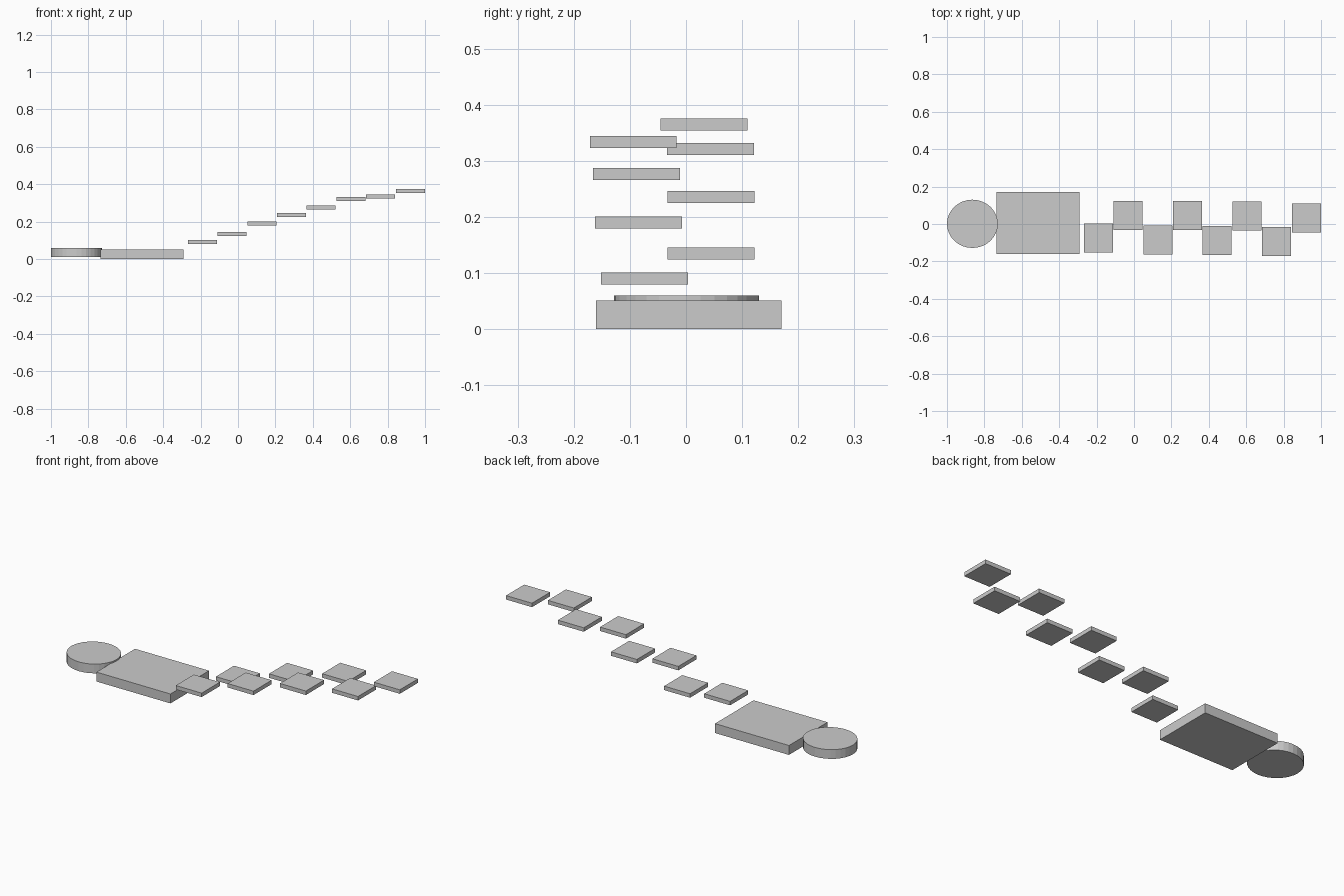
import bpy

if "Cube" in bpy.data.objects:
    bpy.data.objects.remove(bpy.data.objects["Cube"])

STEP = (0.155, 0.155, 0.0215)


def box(name, centre, size):
    bpy.ops.mesh.primitive_cube_add(size=1, location=centre)
    ob = bpy.context.object
    ob.name = name
    ob.scale = size
    bpy.ops.object.transform_apply(location=False, rotation=False, scale=True)
    return ob


# Round pad at the low end, slightly wider along x
bpy.ops.mesh.primitive_cylinder_add(vertices=32, radius=1, depth=1,
                                    location=(-0.864, 0.001, 0.035))
pad = bpy.context.object
pad.name = "round_pad"
pad.scale = (0.136, 0.129, 0.05)
bpy.ops.object.transform_apply(location=False, rotation=False, scale=True)

# Large rectangular platform
box("platform", (-0.514, 0.005, 0.026), (0.443, 0.33, 0.051))

# Staggered floating steps climbing along +x
steps = [
    (-0.189, -0.074, 0.0905),
    (-0.032, 0.0445, 0.135),
    (0.129, -0.085, 0.1905),
    (0.286, 0.0445, 0.2355),
    (0.4445, -0.088, 0.2765),
    (0.6045, 0.044, 0.3215),
    (0.761, -0.094, 0.334),
    (0.9225, 0.0325, 0.365),
]
for i, centre in enumerate(steps, 1):
    box(f"step_{i}", centre, STEP)
